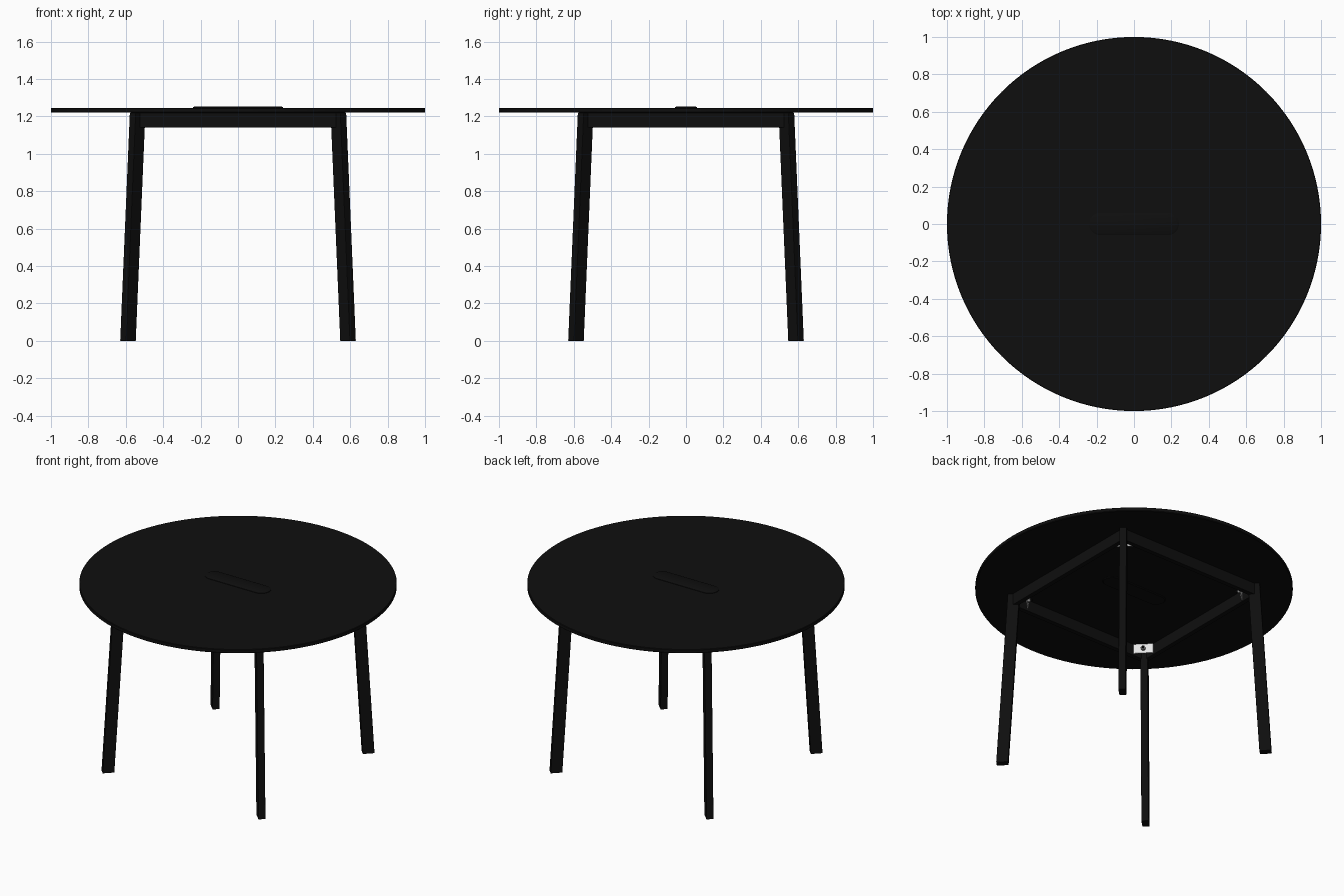
import bpy, bmesh
from math import cos, sin, pi, radians
from mathutils import Matrix, Vector

cube = bpy.data.objects.get("Cube")
if cube:
    bpy.data.objects.remove(cube, do_unlink=True)


def material(name, level):
    m = bpy.data.materials.new(name)
    m.use_nodes = True
    colour = (level, level, level, 1)
    m.diffuse_color = colour
    m.node_tree.nodes["Principled BSDF"].inputs["Base Color"].default_value = colour
    return m


black = material("black", 0.0045)
white = material("white metal", 0.8)
grey = material("grey steel", 0.25)


def loft(name, rings, mat, smooth=False):
    """Closed solid through rings of equal point count."""
    bm = bmesh.new()
    loops = [[bm.verts.new(p) for p in ring] for ring in rings]
    n = len(loops[0])
    for a, b in zip(loops, loops[1:]):
        for i in range(n):
            j = (i + 1) % n
            bm.faces.new((a[i], a[j], b[j], b[i]))
    bm.faces.new(loops[0][::-1])
    bm.faces.new(loops[-1])
    bmesh.ops.recalc_face_normals(bm, faces=bm.faces)
    mesh = bpy.data.meshes.new(name)
    bm.to_mesh(mesh)
    bm.free()
    mesh.materials.append(mat)
    ob = bpy.data.objects.new(name, mesh)
    bpy.context.collection.objects.link(ob)
    if smooth:
        bpy.ops.object.select_all(action='DESELECT')
        ob.select_set(True)
        bpy.context.view_layer.objects.active = ob
        bpy.ops.object.shade_smooth_by_angle(angle=radians(30))
    return ob


def bevel(ob, width):
    mod = ob.modifiers.new("soft edges", 'BEVEL')
    mod.width = width
    mod.segments = 2


def circle(r, z, n=128):
    return [(r * cos(2 * pi * i / n), r * sin(2 * pi * i / n), z) for i in range(n)]


def stadium(half_length, r, z, n=16):
    pts = []
    for side in (0, 1):
        cx = (half_length - r) * (1 - 2 * side)
        for i in range(n + 1):
            a = -pi / 2 + pi * side + pi * i / n
            pts.append((cx + r * cos(a), r * sin(a), z))
    return pts


def rect(cx, cy, sx, sy, z):
    return [(cx + sx * a / 2, cy + sy * b / 2, z)
            for a, b in ((-1, -1), (1, -1), (1, 1), (-1, 1))]


# Round top with a finely eased edge
loft("table_top", [circle(r, z) for r, z in
     ((0.996, 1.22), (1, 1.224), (1, 1.243), (0.997, 1.246))], black, True)

# Oblong cable lid, passing through to the underside
loft("cable_lid", [stadium(l, r, z) for l, r, z in
     ((0.235, 0.055, 1.213), (0.24, 0.06, 1.217), (0.24, 0.06, 1.249),
      (0.23, 0.05, 1.254))], black, True)

corners = (("front_left", -45), ("back_left", 45),
           ("back_right", 135), ("front_right", -135))
for label, angle in corners:
    turn = Matrix.Rotation(radians(angle), 4, 'Z')

    # Splayed leg, deeper towards the centre than it is wide
    leg = loft(label + "_leg", [rect(0.832, 0, 0.075, 0.046, 0),
                                rect(0.759, 0, 0.075, 0.046, 1.22)], black)
    leg.matrix_world = turn
    bevel(leg, 0.003)

    # Corner bracket plate with its bolt and nut
    plate = loft(label + "_bracket", [rect(0.675, 0, 0.008, 0.125, 1.15),
                                      rect(0.675, 0, 0.008, 0.125, 1.215)], white)
    plate.matrix_world = turn
    for part, start, end, r, mat in (("bolt", 0.64, 0.74, 0.007, black),
                                     ("nut", 0.655, 0.671, 0.015, grey)):
        ob = loft(label + "_" + part,
                  [[(x, p[0], 1.18 + p[1]) for p in circle(r, 0, 6)]
                   for x in (start, end)], mat)
        ob.matrix_world = turn

# Rails joining the legs
for i, label in enumerate(("front", "left", "back", "right")):
    rail = loft(label + "_rail", [rect(0, -0.54, 1.06, 0.032, 1.14),
                                  rect(0, -0.54, 1.06, 0.032, 1.22)], black)
    rail.matrix_world = Matrix.Rotation(i * pi / 2, 4, 'Z')
    bevel(rail, 0.002)
